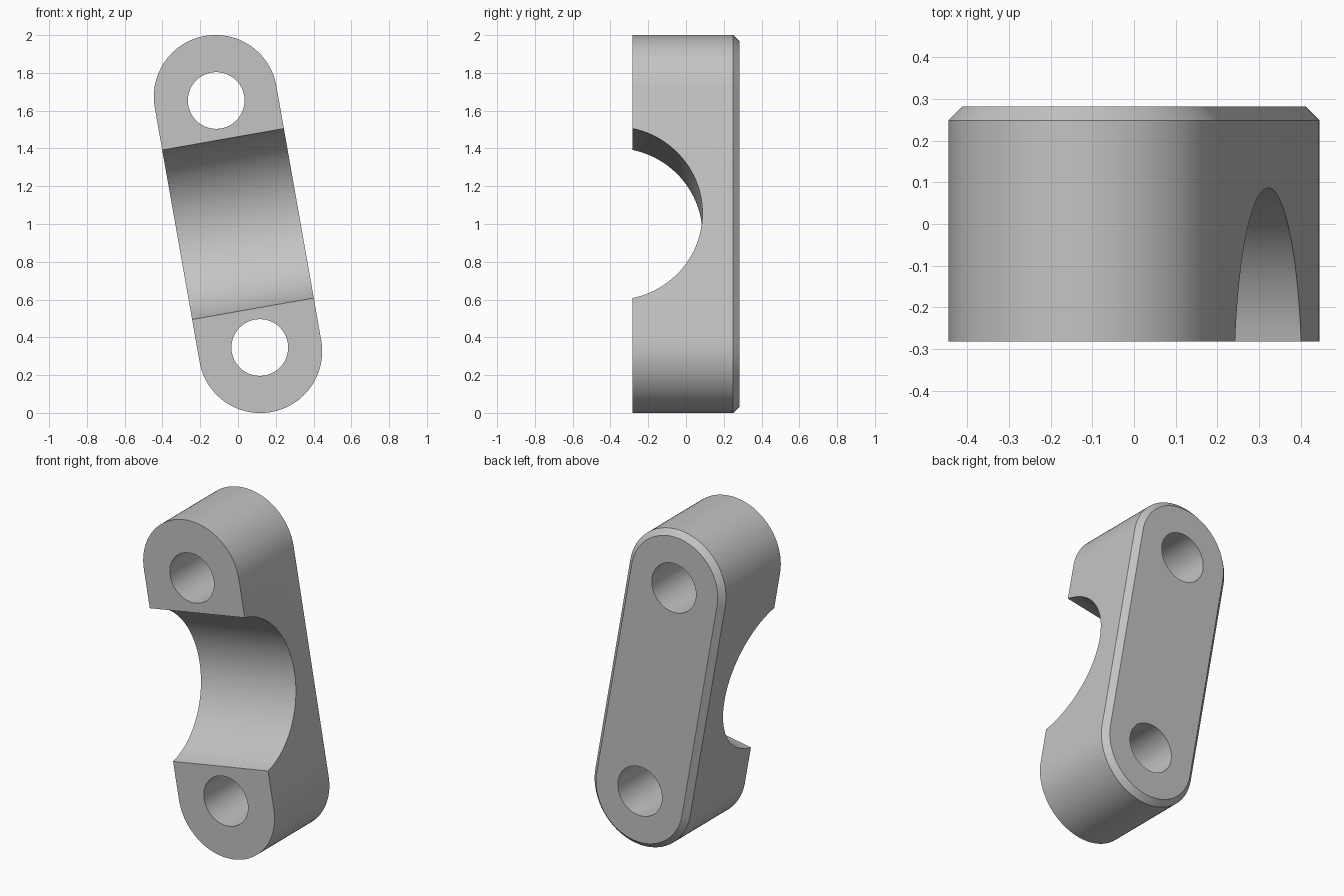
import bpy, bmesh, math
from mathutils import Matrix

if "Cube" in bpy.data.objects:
    bpy.data.objects.remove(bpy.data.objects["Cube"])

TILT = Matrix.Translation((0, 0, 1)) @ Matrix.Rotation(math.radians(-10), 4, 'Y')
R, HALF = 0.327, 0.684          # end radius, half distance between end centres
FRONT, BACK, CHAMFER = -0.282, 0.282, 0.033
HOLE_R, HOLE_Z = 0.15, 0.664
SADDLE_R, SADDLE_Y = 0.466, -0.379

steel = bpy.data.materials.new("grey_metal")
steel.diffuse_color = (0.55, 0.55, 0.55, 1)
steel.use_nodes = True
steel.node_tree.nodes["Principled BSDF"].inputs["Base Color"].default_value = steel.diffuse_color


def finish(bm, name):
    bmesh.ops.recalc_face_normals(bm, faces=bm.faces)
    bm.transform(TILT)
    mesh = bpy.data.meshes.new(name)
    bm.to_mesh(mesh)
    bm.free()
    mesh.materials.append(steel)
    ob = bpy.data.objects.new(name, mesh)
    bpy.context.collection.objects.link(ob)
    return ob


def slot_ring(bm, y, radius, n=48):
    """Ring of vertices around a straight bar with round ends."""
    ring = []
    for centre, start in ((HALF, 0), (-HALF, math.pi)):
        for i in range(n + 1):
            a = start + math.pi * i / n
            ring.append(bm.verts.new((radius * math.cos(a), y,
                                      centre + radius * math.sin(a))))
    return ring


def cylinder(name, radius, length, matrix):
    bm = bmesh.new()
    bmesh.ops.create_cone(bm, cap_ends=True, segments=96, radius1=radius,
                          radius2=radius, depth=length, matrix=matrix)
    ob = finish(bm, name)
    ob.hide_render = True
    return ob


# Clamp body: round-ended bar with a chamfer round the back
bm = bmesh.new()
rings = [slot_ring(bm, FRONT, R), slot_ring(bm, BACK - CHAMFER, R),
         slot_ring(bm, BACK, R - CHAMFER)]
for a, b in zip(rings, rings[1:]):
    for i in range(len(a)):
        j = (i + 1) % len(a)
        bm.faces.new((a[i], a[j], b[j], b[i]))
bm.faces.new(rings[0])
bm.faces.new(rings[-1])
body = finish(bm, "clamp_body")

# Cutters: two bolt holes and the half-round saddle
cutters = [cylinder("bolt_hole_cutter", HOLE_R, 1.0,
                    Matrix.Translation((0, 0, s * HOLE_Z)) @ Matrix.Rotation(math.pi / 2, 4, 'X'))
           for s in (1, -1)]
cutters.append(cylinder("saddle_cutter", SADDLE_R, 1.2,
                        Matrix.Translation((0, SADDLE_Y, 0)) @ Matrix.Rotation(math.pi / 2, 4, 'Y')))

bpy.context.view_layer.objects.active = body
body.select_set(True)
for c in cutters:
    mod = body.modifiers.new(c.name, 'BOOLEAN')
    mod.operation = 'DIFFERENCE'
    mod.solver = 'EXACT'
    mod.object = c
    bpy.ops.object.modifier_apply(modifier=mod.name)
for c in cutters:
    bpy.data.objects.remove(c)

# Smooth round walls, crisp edges
bpy.ops.object.shade_smooth_by_angle(angle=math.radians(30))
